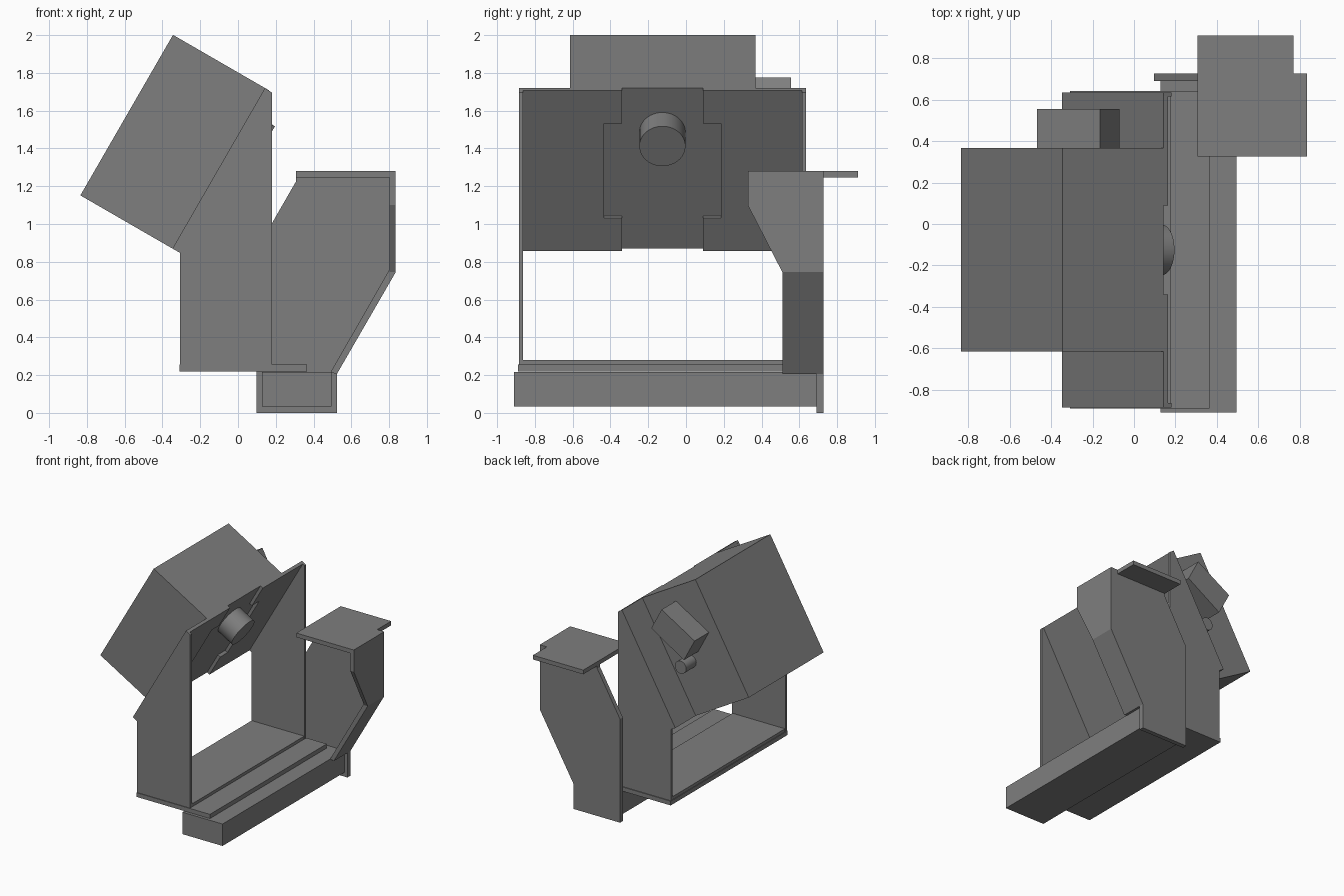
import bpy, bmesh
from math import sqrt
from mathutils import Vector, Matrix

cube = bpy.data.objects.get("Cube")
if cube:
    bpy.data.objects.remove(cube)

grey = bpy.data.materials.new("mid_grey")
grey.use_nodes = True
COLOUR = (0.21, 0.21, 0.21, 1)
grey.diffuse_color = COLOUR
grey.node_tree.nodes["Principled BSDF"].inputs["Base Color"].default_value = COLOUR

X, Y, Z = Vector((1, 0, 0)), Vector((0, 1, 0)), Vector((0, 0, 1))
UP = Vector((0.5, 0, sqrt(0.75)))      # up along the tilted panel
OUT = Vector((sqrt(0.75), 0, -0.5))    # out of the tilted panel
FOOT = Vector((-0.347, 0, 0.87))       # lower back edge of the tilted panel
ZERO = Vector((0, 0, 0))


def finish(bm, name):
    bmesh.ops.recalc_face_normals(bm, faces=bm.faces)
    mesh = bpy.data.meshes.new(name)
    bm.to_mesh(mesh)
    bm.free()
    mesh.materials.append(grey)
    ob = bpy.data.objects.new(name, mesh)
    bpy.context.collection.objects.link(ob)
    return ob


def prism(name, pts, lo, hi, u=X, v=Z, w=Y, origin=ZERO):
    """Extrude a profile in the u-v plane from lo to hi along w."""
    bm = bmesh.new()
    face = bm.faces.new([bm.verts.new(origin + u * a + v * b + w * lo) for a, b in pts])
    grown = bmesh.ops.extrude_face_region(bm, geom=[face])["geom"]
    moved = [g for g in grown if isinstance(g, bmesh.types.BMVert)]
    bmesh.ops.translate(bm, verts=moved, vec=w * (hi - lo))
    return finish(bm, name)


def box(name, x, y, z):
    return prism(name, [(x[0], z[0]), (x[1], z[0]), (x[1], z[1]), (x[0], z[1])], *y)


def cylinder(name, start, axis, length, radius):
    bm = bmesh.new()
    turn = Z.rotation_difference(axis).to_matrix().to_4x4()
    bmesh.ops.create_cone(bm, cap_ends=True, segments=48, radius1=radius, radius2=radius,
                          depth=length,
                          matrix=Matrix.Translation(start + axis * length / 2) @ turn)
    ob = finish(bm, name)
    for p in ob.data.polygons:
        p.use_smooth = len(p.vertices) == 4


# Bracket: two side plates, a base sheet with a front lip, and an inner floor
SIDE = [(-0.308, 0.22), (0.18, 0.22), (0.18, 1.695), (0.143, 1.72), (-0.347, 0.87), (-0.308, 0.848)]
for side, y in (("front", -0.885), ("back", 0.615)):
    prism(side + "_side_plate", SIDE, y, y + 0.021)
box("base_sheet", (-0.31, 0.365), (-0.89, 0.643), (0.22, 0.255))
box("inner_floor", (-0.305, 0.178), (-0.866, 0.617), (0.25, 0.28))

# Tilted panel in two halves, leaving a cross-shaped opening between them
MID, HALF, HEIGHT = -0.125, 0.742, 0.981
for side, s in (("front", -1), ("back", 1)):
    half = [(HALF, 0), (HALF, HEIGHT), (0.215, HEIGHT), (0.215, 0.78),
            (0.31, 0.78), (0.31, 0.2), (0.215, 0.2), (0.215, 0)]
    prism(side + "_panel_half", [(MID + s * a, b) for a, b in half], 0, 0.025,
          u=Y, v=UP, w=OUT, origin=FOOT)

# Housing behind the panel, with its lens barrel through the opening
prism("housing", [(0, 0), (HEIGHT, 0), (HEIGHT, -0.563), (0, -0.563)], -0.615, 0.368,
      u=UP, v=OUT, w=Y, origin=FOOT)
cylinder("lens_barrel", FOOT + UP * 0.71 + OUT * -0.01 + Y * MID, OUT, 0.156, 0.122)

# Side box and knob on the back of the housing
prism("side_box", [(-0.165, 1.775), (-0.468, 1.595), (-0.37, 1.41), (-0.07, 1.595)], 0.36, 0.556)
cylinder("side_knob", Vector((-0.3, 0.36, 1.31)), Y, 0.14, 0.052)

# Base beam and the arm standing behind it
box("base_beam", (0.127, 0.495), (-0.91, 0.692), (0.035, 0.217))
prism("arm_plate", [(0.097, 0), (0.523, 0), (0.523, 0.205), (0.835, 0.745), (0.835, 1.25),
                    (0.307, 1.25), (0.307, 1.225), (0.097, 0.86)], 0.69, 0.727)

# Arm flange: a sloped lower strip and a tapered upright strip
prism("lower_flange", [(0.523, 0.205), (0.835, 0.745), (0.802, 0.76), (0.49, 0.215)], 0.51, 0.7)
prism("upper_flange", [(0.51, 0.745), (0.7, 0.745), (0.7, 1.25), (0.327, 1.25), (0.327, 1.1)],
      0.802, 0.835, u=Y, v=Z, w=X)

# Notched shelf on top of the arm
prism("top_shelf", [(0.307, 0.327), (0.835, 0.327), (0.835, 0.727), (0.77, 0.727),
                    (0.77, 0.91), (0.307, 0.91)], 1.246, 1.281, u=X, v=Y, w=Z)
